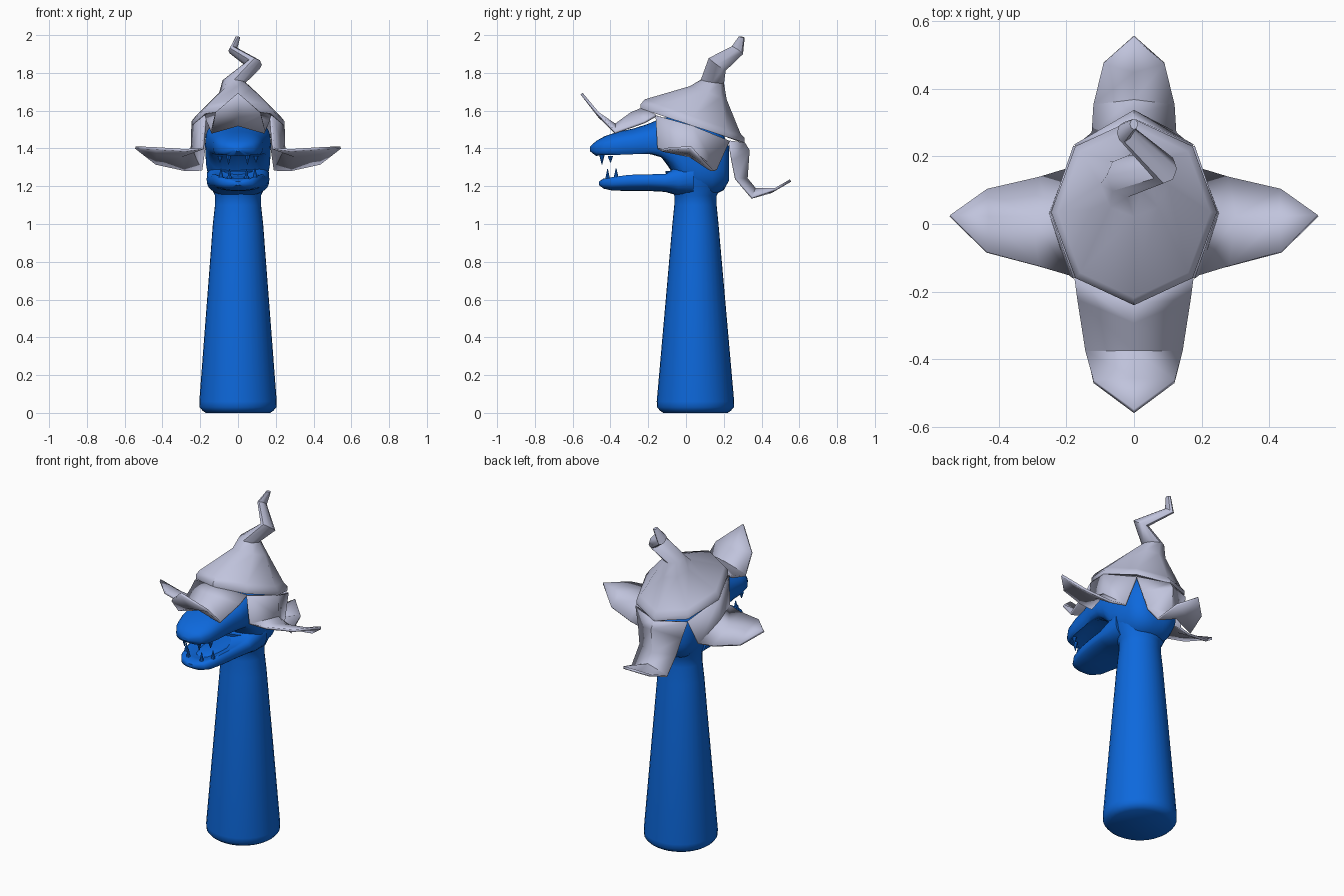
import bpy, math
from mathutils import Vector

if "Cube" in bpy.data.objects:
    bpy.data.objects.remove(bpy.data.objects["Cube"])


def material(name, rgb):
    m = bpy.data.materials.new(name)
    m.diffuse_color = (*rgb, 1)
    m.use_nodes = True
    m.node_tree.nodes["Principled BSDF"].inputs["Base Color"].default_value = m.diffuse_color
    return m


BLUE = material("bright_blue", (0.004, 0.14, 0.72))
GREY = material("pale_lilac_grey", (0.53, 0.55, 0.72))


def make(name, verts, faces, mat, angle=40, thickness=0):
    me = bpy.data.meshes.new(name)
    me.from_pydata([tuple(v) for v in verts], [], faces)
    me.materials.append(mat)
    ob = bpy.data.objects.new(name, me)
    bpy.context.collection.objects.link(ob)
    bpy.ops.object.select_all(action='DESELECT')
    ob.select_set(True)
    bpy.context.view_layer.objects.active = ob
    bpy.ops.object.mode_set(mode='EDIT')
    bpy.ops.mesh.select_all(action='SELECT')
    bpy.ops.mesh.normals_make_consistent(inside=False)
    bpy.ops.object.mode_set(mode='OBJECT')
    bpy.ops.object.shade_smooth_by_angle(angle=math.radians(angle))
    if thickness:
        mod = ob.modifiers.new("thickness", 'SOLIDIFY')
        mod.thickness, mod.offset = thickness, 0
    return ob


def loft(name, rings, mat, angle=40, caps=(True, True)):
    n = len(rings[0])
    verts = [v for r in rings for v in r]
    faces = [(k * n + i, k * n + (i + 1) % n, (k + 1) * n + (i + 1) % n, (k + 1) * n + i)
             for k in range(len(rings) - 1) for i in range(n)]
    if caps[0]:
        faces.append(tuple(range(n)))
    if caps[1]:
        faces.append(tuple(range(len(verts) - n, len(verts))))
    return make(name, verts, faces, mat, angle)


def ring(center, normal, rx, ry, n):
    nz = Vector(normal).normalized()
    vx = (Vector((1, 0, 0)) - nz * nz.x).normalized()
    vy = nz.cross(vx)
    return [Vector(center) + vx * rx * math.cos(2 * math.pi * i / n)
            + vy * ry * math.sin(2 * math.pi * i / n) for i in range(n)]


def section(y, low, high, w, hollow_low=0, hollow_high=0, n=32):
    """Rounded cross-section across the head, optionally hollowed below or above."""
    pts, zc, h = [], (low + high) / 2, (high - low) / 2
    for i in range(n):
        a = 2 * math.pi * i / n
        c, s = math.cos(a), math.sin(a)
        x = math.copysign(abs(c) ** 0.8, c)
        z = math.copysign(abs(s) ** 0.8, s)
        dish = max(0, 1 - (x / 0.85) ** 2)
        z += (hollow_low if s < 0 else -hollow_high) * dish
        pts.append((x * w, y, zc + z * h))
    return pts


# Neck column with rounded foot, flaring into the skull
neck = [(0.008, 0.17, 0.17), (0.012, 0.188, 0.188), (0.03, 0.203, 0.203), (0.06, 0.205, 0.205),
        (1.0, 0.133, 0.122), (1.1, 0.122, 0.112), (1.15, 0.122, 0.112), (1.2, 0.145, 0.14),
        (1.28, 0.16, 0.16)]
neck[0] = (0.0, 0.17, 0.17)
loft("neck", [ring((0, 0.05, z), (0, 0, 1), rx, ry, 32) for z, rx, ry in neck], BLUE)

# Skull and upper jaw: y, low, high, half width, palate hollow
upper = [(-0.508, 1.385, 1.41, 0.025, 0), (-0.475, 1.355, 1.44, 0.085, 0.1),
         (-0.43, 1.343, 1.465, 0.115, 0.6), (-0.36, 1.338, 1.488, 0.133, 0.8),
         (-0.28, 1.338, 1.505, 0.143, 0.8), (-0.2, 1.335, 1.53, 0.162, 0.7),
         (-0.13, 1.32, 1.56, 0.172, 0.3), (-0.07, 1.27, 1.57, 0.174, 0), (-0.01, 1.17, 1.57, 0.172, 0),
         (0.06, 1.14, 1.56, 0.168, 0), (0.14, 1.15, 1.52, 0.16, 0),
         (0.2, 1.18, 1.47, 0.135, 0), (0.228, 1.23, 1.41, 0.085, 0)]
loft("skull_and_upper_jaw", [section(y, a, b, w, k) for y, a, b, w, k in upper], BLUE, 50)

# Lower jaw with hollowed floor
lower = [(-0.46, 1.205, 1.225, 0.025, 0), (-0.435, 1.187, 1.245, 0.078, 0.1),
         (-0.39, 1.177, 1.265, 0.108, 0.7), (-0.3, 1.175, 1.28, 0.132, 1.0),
         (-0.2, 1.175, 1.283, 0.148, 1.0), (-0.11, 1.17, 1.285, 0.16, 0.5),
         (-0.04, 1.15, 1.32, 0.166, 0), (0.04, 1.14, 1.36, 0.165, 0)]
loft("lower_jaw", [section(y, a, b, w, 0, k) for y, a, b, w, k in lower], BLUE, 50)

# Tongue
loft("tongue", [section(y, 1.21, top, w, n=16) for y, top, w in
                ((-0.37, 1.225, 0.02), (-0.35, 1.24, 0.05), (-0.25, 1.25, 0.07), (-0.08, 1.26, 0.07))], BLUE)

# Paired teeth: x, y, root height, tip height
for i, (x, y, z0, z1) in enumerate(((0.05, -0.445, 1.365, 1.315), (0.095, -0.40, 1.36, 1.325),
                                    (0.045, -0.415, 1.23, 1.29), (0.09, -0.37, 1.24, 1.295))):
    for s in (-1, 1):
        loft(f"tooth_{i}_{'left' if s < 0 else 'right'}",
             [ring((s * x, y, z0), (0, 0, 1), 0.014, 0.014, 8),
              ring((s * x, y, z1), (0, 0, 1), 0.002, 0.002, 8)], BLUE)


# Hat crown: tilted eight-sided band rising into a crooked point
def band(scale, lift):
    pts = []
    for i in range(8):
        a = math.pi * i / 4
        y = 0.035 + 0.275 * math.sin(a)
        pts.append((0.245 * scale * math.cos(a), 0.035 + (y - 0.035) * scale,
                    1.61 - 0.327 * (y + 0.24) + lift))
    return pts


bends = [(0, 0.118, 1.695), (-0.02, 0.14, 1.755), (0.087, 0.165, 1.845), (-0.028, 0.272, 1.92), (0.0, 0.295, 1.99)]
radii = [(0.1, 0.103), (0.062, 0.062), (0.04, 0.056), (0.023, 0.036), (0.012, 0.016)]
normals = [(0, 0.36, 1), (0.1, 0.15, 1)]
for i in (2, 3):
    a, b, c = (Vector(p) for p in bends[i - 1:i + 2])
    normals.append((b - a).normalized() + (c - b).normalized())
normals.append((0.2, 0.2, 1))
point = [ring(c, n, rx, ry, 8) for c, n, (rx, ry) in zip(bends, normals, radii)]
loft("hat_crown", [band(0.9, 0.005), band(1.0, 0.0), band(1.0, 0.025), band(0.92, 0.05)] + point,
     GREY, 45, (False, True))


# Hat flaps: rows of left edge, middle, right edge, closing on a tip
def flap(name, rows, tip):
    verts = [p for r in rows for p in r] + [tip]
    faces = []
    for k in range(len(rows) - 1):
        for j in (0, 1):
            a = k * 3 + j
            faces.append((a, a + 1, a + 4, a + 3))
    last, t = len(rows) * 3 - 3, len(verts) - 1
    faces += [(last, last + 1, t), (last + 1, last + 2, t)]
    make(name, verts, faces, GREY, 45, 0.014)


def mirrored(rows):
    return [((-x, y, z), (0, my, mz), (x, y, z)) for x, y, z, my, mz in rows]


flap("front_flap", mirrored([(0.173, -0.159, 1.575, -0.23, 1.61), (0.165, -0.22, 1.54, -0.29, 1.585),
                             (0.142, -0.375, 1.485, -0.375, 1.525), (0.12, -0.465, 1.585, -0.46, 1.57)]),
     (0, -0.553, 1.69))
flap("back_flap", mirrored([(0.173, 0.229, 1.44, 0.305, 1.43), (0.145, 0.245, 1.34, 0.33, 1.39),
                            (0.122, 0.265, 1.24, 0.32, 1.24), (0.118, 0.35, 1.14, 0.365, 1.185),
                            (0.09, 0.475, 1.185, 0.45, 1.17)]), (0, 0.553, 1.23))
side = [((0.173, -0.159, 1.575), (0.24, 0.035, 1.52), (0.173, 0.229, 1.44)),
        ((0.186, -0.15, 1.4), (0.245, 0.03, 1.39), (0.195, 0.16, 1.285)),
        ((0.28, -0.125, 1.39), (0.3, 0.02, 1.36), (0.28, 0.135, 1.285)),
        ((0.435, -0.083, 1.4), (0.43, 0.02, 1.375), (0.435, 0.1, 1.32))]
for s, label in ((1, "right"), (-1, "left")):
    flap(f"{label}_flap", [[(s * x, y, z) for x, y, z in r] for r in side], (s * 0.543, 0.025, 1.405))
